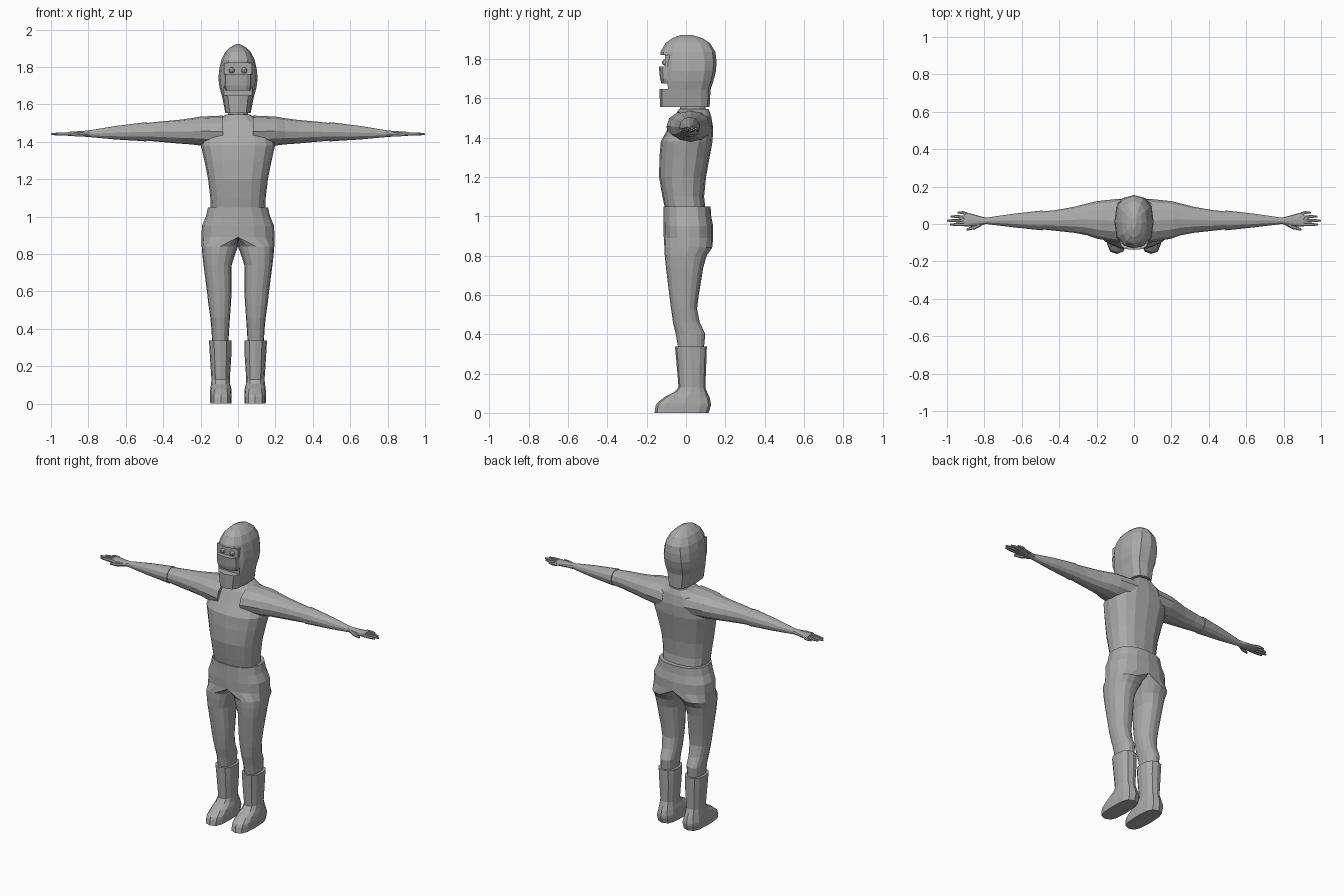
import bpy, bmesh, math

grey = bpy.data.materials.new("plain grey")
grey.diffuse_color = (0.4, 0.4, 0.4, 1)


def finish(name, bm, mirror=False):
    bmesh.ops.recalc_face_normals(bm, faces=bm.faces)
    me = bpy.data.meshes.new(name)
    bm.to_mesh(me)
    bm.free()
    me.materials.append(grey)
    ob = bpy.data.objects.new(name, me)
    bpy.context.collection.objects.link(ob)
    if mirror:
        ob.modifiers.new("mirror", 'MIRROR').use_clip = True
    return ob


def loft(name, rings, axis='z', n=12, p=2.4, mirror=False, half=False):
    """Rings are (position, a0, a1, b0, b1[, squareness]); a, b = x, y along z or y, z along x.
    With half=True, rings whose a0 is negative are flattened onto the x = 0 plane."""
    bm = bmesh.new()
    loops = []
    for pos, a0, a1, b0, b1, *q in rings:
        e = 2 / (q[0] if q else p)
        loop = []
        for i in range(n):
            t = 2 * math.pi * i / n
            c, s = math.cos(t), math.sin(t)
            u = (a0 + a1) / 2 + (a1 - a0) / 2 * math.copysign(abs(c) ** e if abs(c) > 1e-6 else 0, c)
            v = (b0 + b1) / 2 + (b1 - b0) / 2 * math.copysign(abs(s) ** e if abs(s) > 1e-6 else 0, s)
            if half:
                u = max(u, 0)
            loop.append(bm.verts.new((u, v, pos) if axis == 'z' else (pos, u, v)))
        loops.append(loop)
    for l0, l1 in zip(loops, loops[1:]):
        for i in range(n):
            j = (i + 1) % n
            bm.faces.new((l0[i], l0[j], l1[j], l1[i]))
    bm.faces.new(loops[0])
    bm.faces.new(loops[-1])
    if half:
        inner = [f for f in bm.faces if all(v.co.x < 1e-5 for v in f.verts)]
        bmesh.ops.delete(bm, geom=inner, context='FACES')
    return finish(name, bm, mirror)


def box(name, x, y, z, mirror=False):
    bm = bmesh.new()
    bmesh.ops.create_cube(bm, size=1)
    for v in bm.verts:
        v.co = [r[0] if c < 0 else r[1] for c, r in zip(v.co, (x, y, z))]
    return finish(name, bm, mirror)


# Shirt body up to the shoulders and neck
loft("shirt", [
    (1.03, -.145, .145, -.105, .10), (1.10, -.148, .148, -.12, .092),
    (1.20, -.16, .16, -.137, .102), (1.30, -.18, .18, -.135, .12),
    (1.38, -.198, .198, -.128, .135), (1.45, -.185, .185, -.09, .138),
    (1.51, -.13, .13, -.06, .128), (1.545, -.065, .065, -.035, .115)], n=16, p=2.5)
loft("neck", [(1.52, -.055, .055, -.03, .10), (1.60, -.05, .05, -.03, .10)], p=2)

# Sleeves, forearm gloves and palms
loft("sleeve", [
    (.08, -.10, .135, 1.37, 1.54), (.20, -.078, .122, 1.38, 1.535),
    (.25, -.06, .11, 1.386, 1.526), (.32, -.047, .092, 1.391, 1.517),
    (.42, -.036, .074, 1.40, 1.508), (.51, -.026, .065, 1.408, 1.498)],
    axis='x', p=2.1, mirror=True)
loft("glove", [
    (.49, -.034, .072, 1.402, 1.505), (.53, -.03, .068, 1.405, 1.50),
    (.65, -.017, .054, 1.412, 1.485), (.79, .0, .034, 1.425, 1.462),
    (.83, -.008, .044, 1.428, 1.458), (.88, -.014, .058, 1.43, 1.455),
    (.91, -.012, .062, 1.432, 1.453)], axis='x', p=2.1, mirror=True)

# Fingers and thumb: root y, tip y, tip x
for label, y0, y1, tip in (("little", .053, .061, .945), ("ring", .035, .04, .98),
                           ("middle", .016, .018, 1.0), ("index", -.003, -.003, .985)):
    loft(label + "_finger", [
        (.89, y0 - .009, y0 + .009, 1.432, 1.453),
        (tip - .03, y1 - .008, y1 + .008, 1.433, 1.45),
        (tip, y1 - .004, y1 + .004, 1.436, 1.446)], axis='x', n=6, mirror=True)
loft("thumb", [(.80, -.002, .02, 1.43, 1.455), (.85, -.028, -.006, 1.427, 1.449),
               (.895, -.036, -.024, 1.43, 1.444)], axis='x', n=6, mirror=True)

# Trousers: joined hips that split into two legs
loft("trousers", [
    (1.05, -.16, .16, -.115, .125), (1.00, -.172, .172, -.115, .128),
    (.95, -.193, .193, -.115, .138), (.89, -.195, .195, -.113, .138),
    (.84, .0, .194, -.11, .133), (.80, .015, .191, -.108, .105),
    (.74, .034, .184, -.102, .088), (.60, .034, .166, -.085, .065),
    (.53, .038, .158, -.076, .056), (.46, .043, .148, -.066, .07),
    (.40, .047, .142, -.052, .098), (.32, .052, .138, -.038, .09)],
    n=16, p=2.4, mirror=True, half=True)

# Boots with a forward foot
loft("boot", [
    (.338, .035, .155, -.056, .106), (.25, .036, .15, -.048, .103),
    (.13, .044, .142, -.038, .098), (.105, .042, .144, -.06, .108),
    (.08, .036, .148, -.11, .12), (.05, .034, .15, -.148, .126, 3),
    (.035, .034, .15, -.155, .126, 3), (.0, .036, .148, -.16, .115, 3)], mirror=True)

# Helmet shell with a face opening
helmet = loft("helmet", [
    (1.555, -.068, .068, -.132, .12, 3.2), (1.645, -.086, .086, -.135, .125, 3),
    (1.69, -.099, .099, -.13, .14, 2.8), (1.74, -.105, .105, -.13, .153, 2.6),
    (1.79, -.10, .10, -.132, .155, 2.5), (1.835, -.09, .09, -.13, .15, 2.4),
    (1.88, -.068, .068, -.105, .122, 2.3), (1.905, -.042, .042, -.07, .085, 2.2),
    (1.922, -.01, .01, -.025, .03, 2)])
cutter = box("face_cutter", (-.076, .076), (-.3, -.085), (1.647, 1.82))
cutter.hide_render = True
cutter.hide_viewport = True
cutter.display_type = 'WIRE'
cut = helmet.modifiers.new("face opening", 'BOOLEAN')
cut.object = cutter
cut.operation = 'DIFFERENCE'
cut.solver = 'EXACT'

# Face mask, brow strip and eyes inside the opening
loft("face_mask", [
    (1.675, -.066, .066, -.125, -.05), (1.70, -.075, .075, -.132, -.05),
    (1.762, -.075, .075, -.138, -.05)], p=2.8)
box("brow_strip", (-.075, .075), (-.107, -.07), (1.76, 1.82))
bm = bmesh.new()
bmesh.ops.create_uvsphere(bm, u_segments=8, v_segments=6, radius=.016)
bmesh.ops.translate(bm, verts=bm.verts, vec=(.033, -.106, 1.782))
finish("eye", bm, mirror=True)
